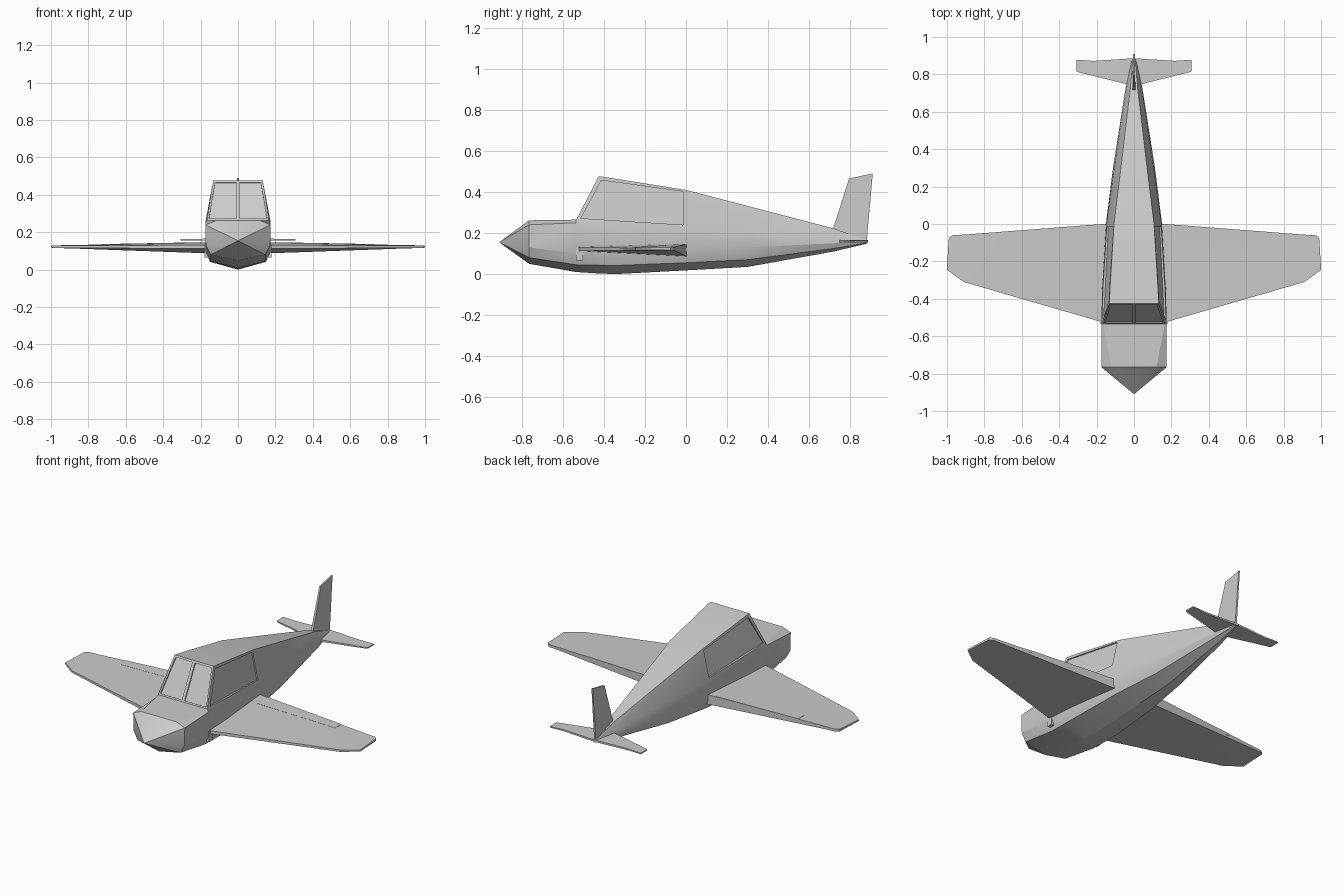
import bpy, bmesh, math
from mathutils import Vector
from mathutils.bvhtree import BVHTree

if "Cube" in bpy.data.objects:
    bpy.data.objects.remove(bpy.data.objects["Cube"])


def make(name, bm, smooth=True):
    bmesh.ops.remove_doubles(bm, verts=bm.verts, dist=1e-5)
    bmesh.ops.recalc_face_normals(bm, faces=bm.faces)
    me = bpy.data.meshes.new(name)
    bm.to_mesh(me)
    bm.free()
    ob = bpy.data.objects.new(name, me)
    bpy.context.collection.objects.link(ob)
    if smooth:
        shade(ob)
    return ob


def shade(ob):
    bpy.ops.object.select_all(action='DESELECT')
    ob.select_set(True)
    bpy.context.view_layer.objects.active = ob
    bpy.ops.object.shade_smooth_by_angle(angle=math.radians(25))


def loft(bm, rings):
    """Skin equal-length rings of points and cap both ends."""
    vs = [[bm.verts.new(p) for p in r] for r in rings]
    n = len(vs[0])
    for a, b in zip(vs, vs[1:]):
        for i in range(n):
            j = (i + 1) % n
            bm.faces.new((a[i], a[j], b[j], b[i]))
    bm.faces.new(vs[0][::-1])
    bm.faces.new(vs[-1])


def mirrored_loft(name, rings):
    bm = bmesh.new()
    for s in (1, -1):
        loft(bm, [[(s * x, y, z) for x, y, z in r] for r in rings])
    return make(name, bm)


# Fuselage stations: y, keel z, then (half width, z) of chine, side, shoulder, roof
stations = [
    (-.765, .05, (.145, .08), (.172, .13), (.175, .24), (.12, .262)),
    (-.535, .01, (.15, .045), (.174, .10), (.175, .25), (.165, .265)),
    (-.425, .003, (.15, .043), (.172, .10), (.172, .245), (.132, .477)),
    (-.34, .0, (.15, .042), (.17, .10), (.169, .242), (.128, .464)),
    (0, .018, (.13, .055), (.15, .11), (.147, .228), (.107, .41)),
    (.30, .035, (.09, .07), (.112, .13), (.105, .21), (.07, .332)),
    (.72, .11, (.035, .125), (.046, .15), (.042, .18), (.02, .222)),
    (.88, .148, (.01, .151), (.013, .156), (.012, .162), (.006, .167)),
]
rings = []
for y, keel, *side in stations:
    rings.append([(0, y, keel)] + [(x, y, z) for x, z in side]
                 + [(-x, y, z) for x, z in reversed(side)])
bm = bmesh.new()
loft(bm, [[(0, -.91, .155)] * len(rings[0])] + rings)
bmesh.ops.dissolve_degenerate(bm, edges=bm.edges, dist=1e-5)
bmesh.ops.remove_doubles(bm, verts=bm.verts, dist=1e-5)
tree = BVHTree.FromBMesh(bm)
fuselage = make("fuselage", bm, False)

# Recessed side windows and windscreen panes, cut with thin prisms
cut = bmesh.new()
panes = []
side_window = []
for y, z in ((-.512, .272), (-.412, .457), (-.015, .402), (-.015, .24)):
    hit = tree.ray_cast(Vector((1, y, z)), Vector((-1, 0, 0)))[0]
    side_window.append(hit if hit else Vector((.15, y, z)))
panes.append((side_window, Vector((1, 0, 0))))


def screen(t, x):
    return Vector((x, -.535 + .11 * t, .265 + .212 * t))


panes.append(([screen(.04, .009), screen(.04, .155), screen(.95, .122), screen(.95, .009)],
              Vector((0, -.886, .464))))
for s in (1, -1):
    for pts, n in panes:
        loft(cut, [[(s * q.x, q.y, q.z) for q in (p + n * d for p in pts)]
                   for d in (.02, -.008)])
cutter = make("pane_cutter", cut, False)
cutter.hide_render = True
mod = fuselage.modifiers.new("panes", 'BOOLEAN')
mod.object = cutter
mod.operation = 'DIFFERENCE'
mod.solver = 'EXACT'
bpy.context.view_layer.objects.active = fuselage
bpy.ops.object.modifier_apply(modifier=mod.name)
bpy.data.objects.remove(cutter)
shade(fuselage)


def wedge(x, lead, trail, l0, l1, t0, t1):
    """Flat-sided wing section: leading and trailing y with their z ranges."""
    return [(x, lead, l0), (x, trail, t0), (x, trail, t1), (x, lead, l1)]


# Wings, with a blunt trailing edge that thins toward the tip
mirrored_loft("wings", [
    wedge(.10, -.545, .005, .112, .132, .085, .146),
    wedge(.91, -.31, -.057, .116, .128, .114, .131),
    wedge(.97, -.267, -.06, .117, .128, .115, .130),
    wedge(.99, -.252, -.075, .117, .128, .116, .130),
    wedge(1.0, -.245, -.235, .118, .127, .118, .127)])

# Flaps lying on the rear of the wings
mirrored_loft("flaps", [
    wedge(.20, -.10, -.004, .13, .1435, .13, .1465),
    wedge(.73, -.10, -.043, .122, .1345, .122, .1365)])

# Root blocks under the wing leading edges
mirrored_loft("wing_root_blocks", [
    wedge(x, -.535, -.503, .065, .13, .065, .13) for x in (.14, .178)])

# Tailplane
mirrored_loft("tailplane", [
    wedge(0, .738, .886, .154, .166, .154, .166),
    wedge(.22, .793, .872, .156, .165, .156, .165),
    wedge(.30, .812, .878, .157, .164, .157, .164),
    wedge(.308, .818, .876, .157, .164, .157, .164)])

# Fin, slightly thinner at the tip
fin = bmesh.new()
outline = [(.715, .215, .007), (.745, .155, .008), (.88, .152, .006),
           (.91, .49, .004), (.795, .466, .005)]
loft(fin, [[(s * w, y, z) for y, z, w in outline] for s in (1, -1)])
make("fin", fin)
